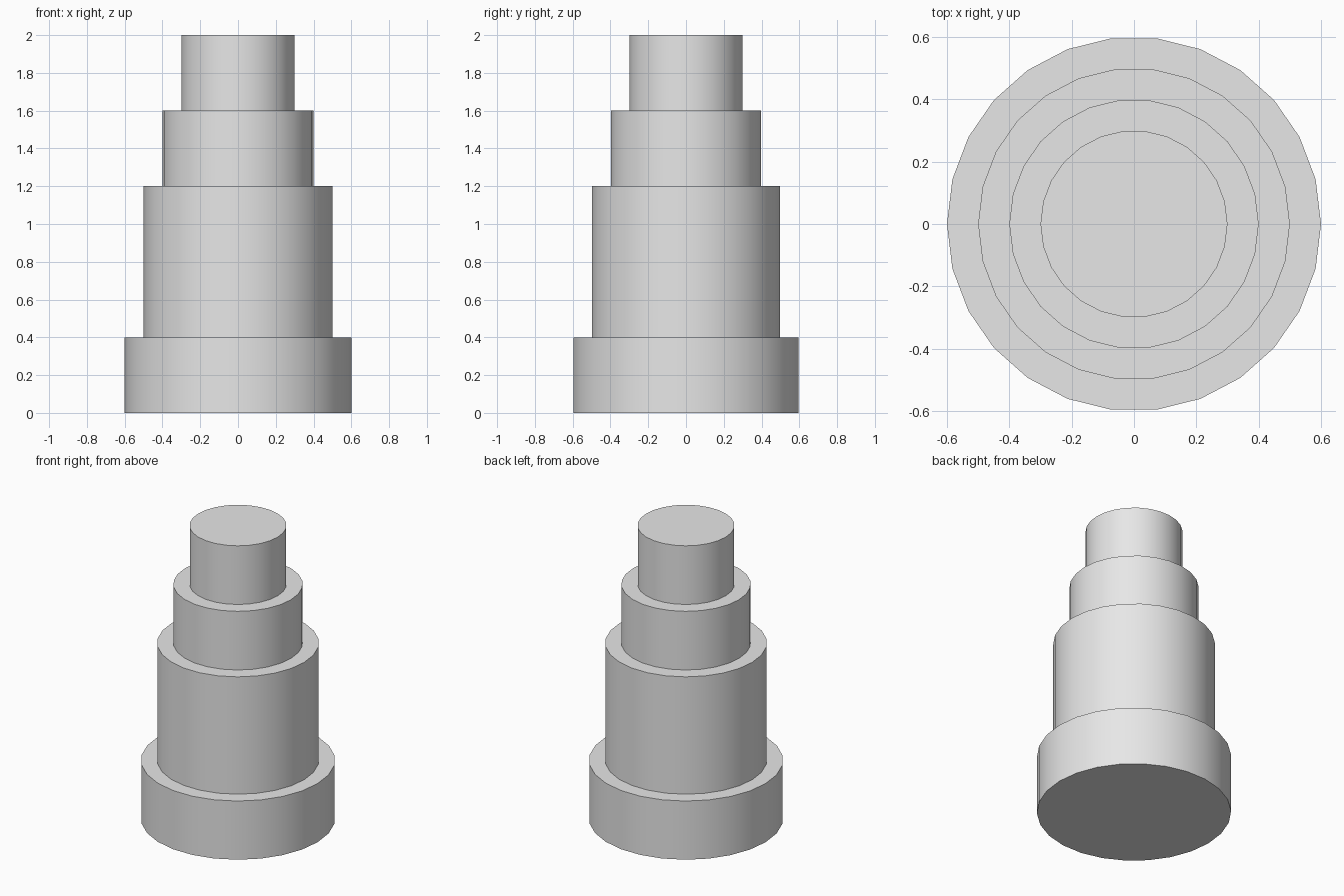
import bpy

cube = bpy.data.objects.get("Cube")
if cube:
    bpy.data.objects.remove(cube, do_unlink=True)

# Single plain grey material
grey = bpy.data.materials.new("light grey")
grey.use_nodes = True
colour = (0.8, 0.8, 0.8, 1)
grey.diffuse_color = colour
grey.node_tree.nodes["Principled BSDF"].inputs["Base Color"].default_value = colour

SIDES = 26


def tier(name, radius, bottom, top):
    """Upright cylinder with a vertex on the x axis and crisp rims."""
    bpy.ops.mesh.primitive_cylinder_add(
        vertices=SIDES, radius=radius, depth=top - bottom,
        location=(0, 0, (bottom + top) / 2))
    obj = bpy.context.object
    obj.name = name
    # Turn the mesh so a vertex, not an edge, lies on the x axis
    for v in obj.data.vertices:
        v.co.x, v.co.y = v.co.y, -v.co.x
    obj.data.update()
    obj.data.materials.append(grey)
    bpy.ops.object.shade_smooth_by_angle()


# Stacked tiers, from the ground up
tier("base_tier", 0.6, 0, 0.4)
tier("main_tier", 0.5, 0.4, 1.2)
tier("upper_tier", 0.4, 1.2, 1.6)
tier("top_tier", 0.3, 1.6, 2)
